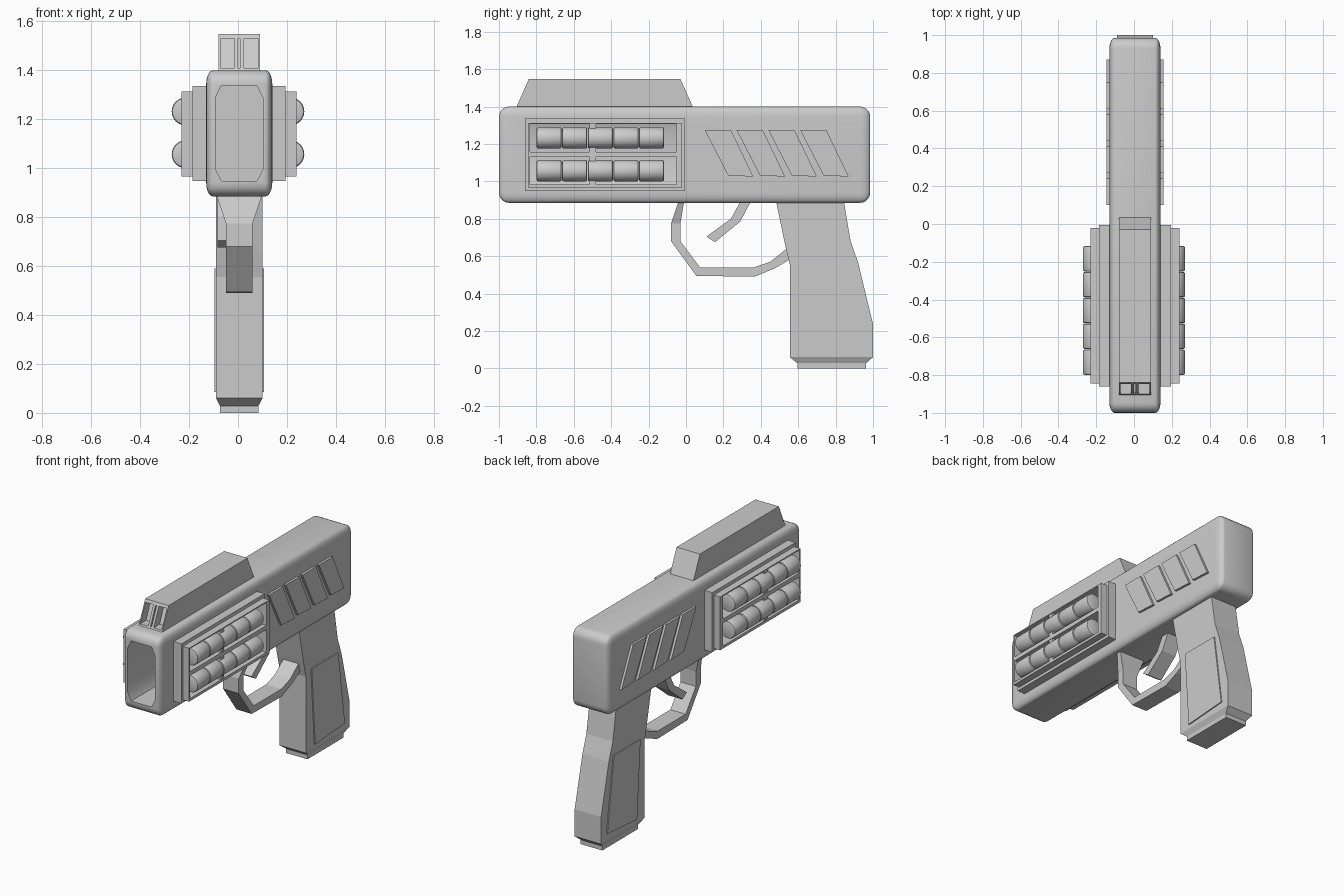
import bpy, bmesh, math
from mathutils import Matrix, Vector

if "Cube" in bpy.data.objects:
    bpy.data.objects.remove(bpy.data.objects["Cube"], do_unlink=True)

CX = 0.005  # centre plane of the body


def finish(name, bm, smooth=False):
    bmesh.ops.recalc_face_normals(bm, faces=bm.faces)
    mesh = bpy.data.meshes.new(name)
    bm.to_mesh(mesh)
    bm.free()
    obj = bpy.data.objects.new(name, mesh)
    bpy.context.collection.objects.link(obj)
    if smooth:
        activate(obj)
        bpy.ops.object.shade_smooth_by_angle(angle=math.radians(35))
    return obj


def activate(obj):
    bpy.ops.object.select_all(action='DESELECT')
    obj.select_set(True)
    bpy.context.view_layer.objects.active = obj


def loft(name, rings):
    """Skin a row of equal-length point rings and cap both ends."""
    bm = bmesh.new()
    rows = [[bm.verts.new(p) for p in ring] for ring in rings]
    n = len(rows[0])
    for a, b in zip(rows, rows[1:]):
        for i in range(n):
            j = (i + 1) % n
            bm.faces.new((a[i], a[j], b[j], b[i]))
    bm.faces.new(rows[0])
    bm.faces.new(rows[-1])
    return finish(name, bm)


def prism(name, profile, x0, x1):
    """Extrude a (y, z) profile from x0 to x1."""
    return loft(name, [[(x, y, z) for y, z in profile] for x in (x0, x1)])


def box(name, x0, x1, y0, y1, z0, z1):
    return prism(name, [(y0, z0), (y1, z0), (y1, z1), (y0, z1)], x0, x1)


def cut(obj, cutters):
    activate(obj)
    for cutter in cutters:
        mod = obj.modifiers.new("cut", 'BOOLEAN')
        mod.operation, mod.solver, mod.object = 'DIFFERENCE', 'EXACT', cutter
        bpy.ops.object.modifier_apply(modifier=mod.name)


def discard(objs):
    for obj in objs:
        bpy.data.objects.remove(obj, do_unlink=True)


# Rounded body, bevelled wide and then narrowed
bm = bmesh.new()
bmesh.ops.create_cube(bm, size=1)
bmesh.ops.scale(bm, vec=(0.54, 1.985, 0.515), verts=bm.verts)
bmesh.ops.bevel(bm, geom=bm.edges[:], offset=0.055, segments=5,
                profile=0.5, affect='EDGES')
bmesh.ops.scale(bm, vec=(0.5, 1, 1), verts=bm.verts)
bmesh.ops.translate(bm, vec=(CX, -0.0075, 1.1425), verts=bm.verts)
body = finish("body", bm)

# Muzzle cavity with chamfered corners
hw, hh, cw, ch = 0.0975, 0.195, 0.025, 0.05
corners = [(hw, hh - ch), (hw - cw, hh), (cw - hw, hh), (-hw, hh - ch),
           (-hw, ch - hh), (cw - hw, -hh), (hw - cw, -hh), (hw, ch - hh)]
cavity = loft("cavity_cutter", [[(CX + x, y, 1.142 + z) for x, z in corners]
                                for y in (-1.1, 0.1)])

# Window cutters: the left pair opens into the cavity
ROWS = (1.232, 1.057)
windows = {}
for side, x0, x1 in (("left", 0.03, 0.4), ("right", -0.4, -0.115)):
    windows[side] = [box("window_cutter", x0, x1, -0.835, -0.05, z - 0.074, z + 0.074)
                     for z in ROWS]
cut(body, [cavity] + windows["left"] + windows["right"])
activate(body)
bpy.ops.object.shade_smooth_by_angle(angle=math.radians(35))

# Side magazines, shells and body ribs
for side, s in (("left", 1), ("right", -1)):
    outer = box(side + "_magazine_base", CX + s * 0.125, CX + s * 0.19,
                -0.86, -0.005, 0.948, 1.335)
    inner = box(side + "_magazine_frame", CX + s * 0.17, CX + s * 0.235,
                -0.845, -0.022, 0.966, 1.313)
    cut(outer, windows[side])
    cut(inner, windows[side])
    box(side + "_magazine_strap", CX + s * 0.2, CX + s * 0.232,
        -0.515, -0.48, 0.97, 1.31)
    for row, z in zip(("upper", "lower"), ROWS):
        for i in range(5):
            bm = bmesh.new()
            bmesh.ops.create_cone(bm, cap_ends=True, segments=24, radius1=0.057,
                                  radius2=0.057, depth=0.134)
            rims = [e for e in bm.edges
                    if abs(e.verts[0].co.z - e.verts[1].co.z) < 1e-4]
            bmesh.ops.bevel(bm, geom=rims, offset=0.01, segments=2,
                            profile=0.5, affect='EDGES')
            place = (Matrix.Translation((s * 0.214, -0.732 + i * 0.137, z))
                     @ Matrix.Rotation(math.pi / 2, 4, 'X'))
            bm.transform(place)
            finish(f"{side}_{row}_shell_{i + 1}", bm, smooth=True)
    for i in range(4):
        y = 0.10 + i * 0.17
        prism(f"{side}_rib_{i + 1}",
              [(y, 1.275), (y + 0.14, 1.275), (y + 0.26, 1.025), (y + 0.125, 1.032)],
              CX + s * 0.12, CX + s * 0.15)
discard([cavity] + windows["left"] + windows["right"])

# Top sight with two recessed front windows
sight = prism("top_sight", [(-0.91, 1.39), (-0.84, 1.548), (-0.03, 1.548), (0.04, 1.39)],
              CX - 0.084, CX + 0.084)
recess = [(-0.97, 1.41), (-0.84, 1.41), (-0.79, 1.53), (-0.92, 1.53)]
holes = [prism("recess_cutter", recess, CX + s * 0.02, CX + s * 0.077) for s in (1, -1)]
holes.append(prism("slit_cutter", recess, CX - 0.004, CX + 0.004))
cut(sight, holes)
discard(holes)

# Grip with foot and side panels
prism("grip", [(0.48, 0.9), (0.843, 0.9), (0.88, 0.68), (0.92, 0.567), (1.0, 0.235),
               (1.0, 0.06), (0.555, 0.06), (0.555, 0.555), (0.53, 0.66)],
      CX - 0.095, CX + 0.095)
foot = [(0.095, 0.555, 1.0, 0.06), (0.078, 0.595, 0.963, 0.028), (0.078, 0.595, 0.963, 0)]
loft("grip_foot", [[(CX - w, a, z), (CX + w, a, z), (CX + w, b, z), (CX - w, b, z)]
                   for w, a, b, z in foot])
for side, s in (("left", 1), ("right", -1)):
    prism(side + "_grip_panel",
          [(0.605, 0.59), (0.877, 0.59), (0.945, 0.107), (0.64, 0.085)],
          CX + s * 0.08, CX + s * 0.102)

# Trigger guard: outer and inner edge of each station, flared at the top
outer = [(-0.04, 0.895), (-0.08, 0.775), (-0.08, 0.68), (0.055, 0.495),
         (0.365, 0.49), (0.475, 0.535), (0.56, 0.585)]
inner = [(-0.01, 0.895), (-0.03, 0.775), (-0.03, 0.68), (0.075, 0.54),
         (0.36, 0.54), (0.45, 0.57), (0.545, 0.645)]
rings = []
for i, (o, n) in enumerate(zip(outer, inner)):
    w = 0.095 if i == 0 else 0.055
    rings.append([(CX - w, *o), (CX + w, *o), (CX + w, *n), (CX - w, *n)])
loft("trigger_guard", rings)

# Trigger
prism("trigger", [(0.295, 0.9), (0.24, 0.80), (0.11, 0.705), (0.155, 0.675),
                  (0.29, 0.785), (0.35, 0.9)], -0.083, 0.02)
